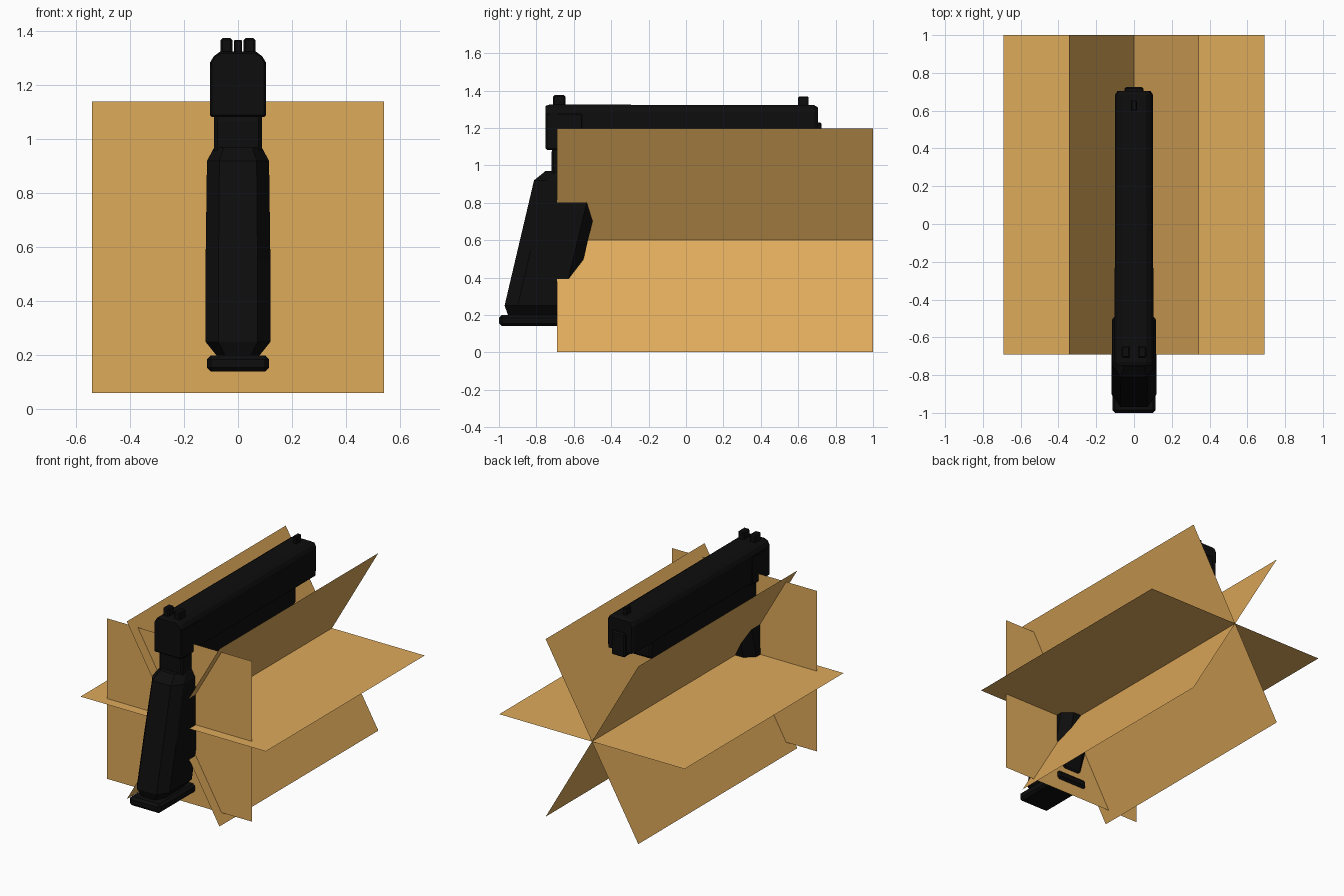
import bpy, bmesh, math

if "Cube" in bpy.data.objects:
    bpy.data.objects.remove(bpy.data.objects["Cube"])


def material(name, rgb):
    m = bpy.data.materials.new(name)
    m.diffuse_color = (*rgb, 1)
    m.use_nodes = True
    m.node_tree.nodes["Principled BSDF"].inputs["Base Color"].default_value = m.diffuse_color
    return m


BLACK = material("matte black", (0.004, 0.004, 0.004))
TAN = material("cardboard tan", (0.74, 0.405, 0.104))


def finish(name, bm, mat, bevel=0):
    bmesh.ops.recalc_face_normals(bm, faces=bm.faces)
    me = bpy.data.meshes.new(name)
    bm.to_mesh(me)
    bm.free()
    me.materials.append(mat)
    ob = bpy.data.objects.new(name, me)
    bpy.context.collection.objects.link(ob)
    if bevel:
        b = ob.modifiers.new("bevel", 'BEVEL')
        b.width, b.segments, b.limit_method = bevel, 1, 'ANGLE'
    return ob


def loft(name, rings, mat, bevel=0):
    bm = bmesh.new()
    vs = [[bm.verts.new(p) for p in r] for r in rings]
    n = len(vs[0])
    for a, b in zip(vs, vs[1:]):
        for i in range(n):
            bm.faces.new((a[i], a[(i + 1) % n], b[(i + 1) % n], b[i]))
    bm.faces.new(vs[0][::-1])
    bm.faces.new(vs[-1])
    return finish(name, bm, mat, bevel)


def box(name, x, y, z, bevel=0.008):
    rings = [[(x[0], y[0], h), (x[1], y[0], h), (x[1], y[1], h), (x[0], y[1], h)] for h in z]
    return loft(name, rings, BLACK, bevel)


def side_profile(name, pts, hw, bevel=0.008):
    return loft(name, [[(s, y, z) for y, z in pts] for s in (-hw, hw)], BLACK, bevel)


def sheet(name, pts):
    bm = bmesh.new()
    bm.faces.new([bm.verts.new(p) for p in pts])
    return finish(name, bm, TAN)


# Slide: chamfered section with slightly tapered ends
def slide_ring(y, s):
    half = [(0.1 * s, 1.1), (0.103 * s, 1.285), (0.09 * s, 1.307), (0.066 * s, 1.325 - (1 - s) * 0.1)]
    return [(x, y, z) for x, z in half] + [(-x, y, z) for x, z in half[::-1]]


loft("slide", [slide_ring(y, s) for y, s in
               ((-0.75, 0.93), (-0.73, 1), (0.685, 0.97), (0.705, 0.85))], BLACK)
box("slide_rear_skirt", (-0.104, 0.104), (-0.75, -0.55), (1.082, 1.28))

# Barrel end and recoil rod housing
box("barrel_end", (-0.05, 0.05), (0.3, 0.725), (1.07, 1.23))

# Sights
for s in (-1, 1):
    box("rear_sight", sorted((s * 0.02, s * 0.065)), (-0.71, -0.645), (1.3, 1.375))
box("front_sight", (-0.015, 0.015), (0.6, 0.655), (1.3, 1.368), 0.004)

# Frame under the slide
side_profile("frame", [(-0.72, 0.93), (-0.72, 1.08), (-0.70, 1.11), (0.5, 1.11),
                       (0.5, 0.99), (0.44, 0.96), (-0.45, 0.93)], 0.088, 0.012)


# Raked grip with chamfered corners
def grip_ring(z, w, inset=0.0):
    back = -0.97 + 0.235 * (z - 0.25) + inset
    front = -0.5 + 0.24 * (z - 0.7) - inset
    half = [(w * 0.5, front), (w, front - 0.055), (w, back + 0.07), (w * 0.6, back)]
    return [(x, y, z) for x, y in half] + [(-x, y, z) for x, y in half[::-1]]


loft("grip", [grip_ring(0.2, 0.08, 0.03), grip_ring(0.25, 0.12), grip_ring(0.55, 0.12),
              grip_ring(0.92, 0.115), grip_ring(0.97, 0.088, 0.05)], BLACK)
box("magazine_base", (-0.115, 0.115), (-1.0, -0.605), (0.14, 0.2), 0.015)

# Trigger guard made of bars, and trigger
side_profile("trigger_guard", [(-0.5, 0.72), (-0.08, 0.70), (-0.02, 0.76), (0.02, 0.97), (-0.03, 0.97),
                               (-0.06, 0.78), (-0.1, 0.745), (-0.5, 0.765)], 0.04, 0.005)
side_profile("trigger", [(-0.3, 0.96), (-0.29, 0.87), (-0.25, 0.79), (-0.22, 0.79),
                         (-0.25, 0.87), (-0.24, 0.96)], 0.02, 0)

# Three crossed sheets around a lengthwise axis
R, MID = 0.69, 0.6
for i in range(3):
    c, s = R * math.cos(i * math.pi / 3), R * math.sin(i * math.pi / 3)
    sheet("crossed_sheet", [(-c, -0.69, MID - s), (c, -0.69, MID + s),
                            (c, 1.0, MID + s), (-c, 1.0, MID - s)])

# Upright square sheet
sheet("square_sheet", [(-0.54, -0.62, 0.06), (0.54, -0.62, 0.06),
                       (0.54, -0.62, 1.14), (-0.54, -0.62, 1.14)])
